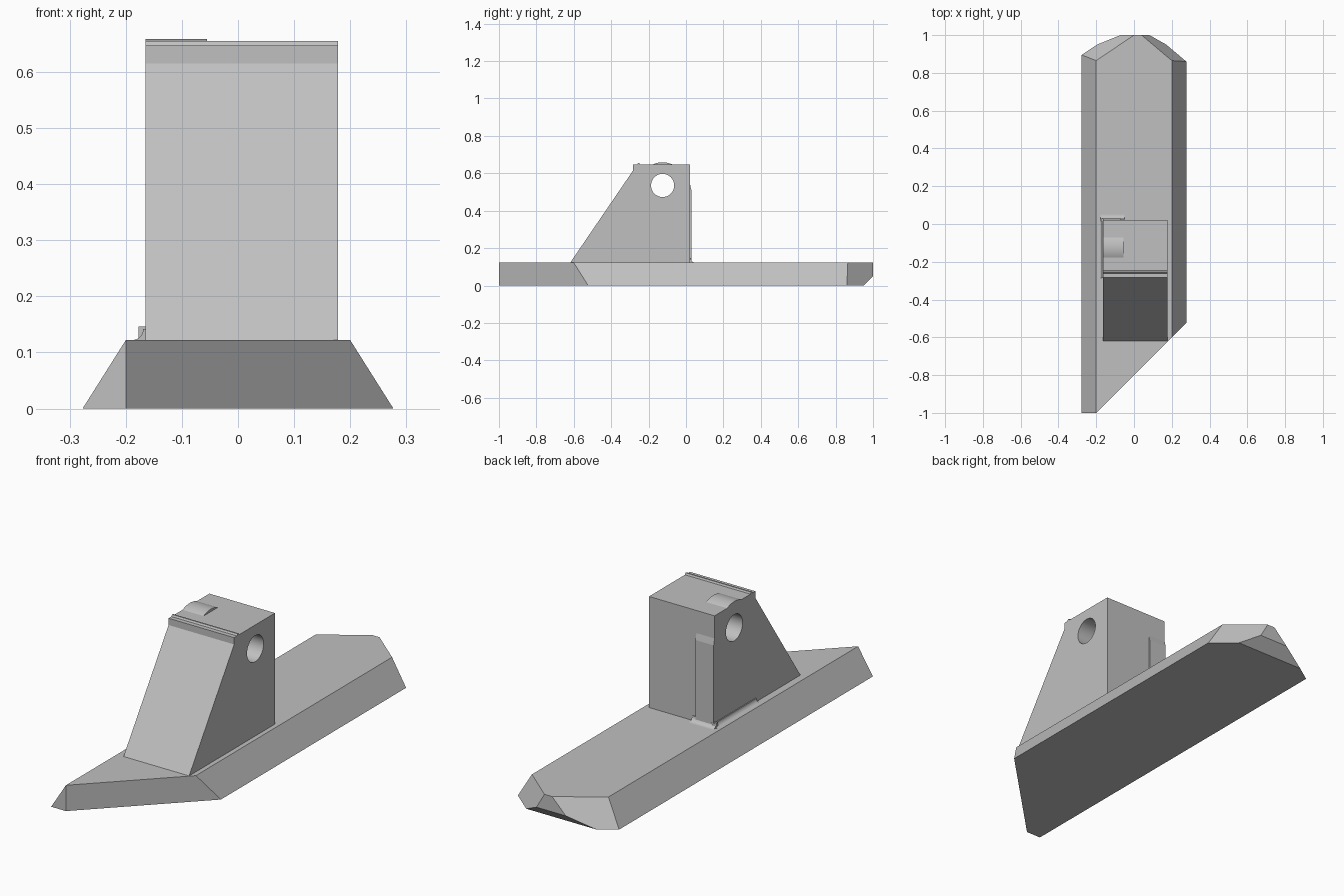
import bpy, bmesh, math
from mathutils import Vector

cube = bpy.data.objects.get("Cube")
if cube:
    bpy.data.objects.remove(cube, do_unlink=True)

grey = bpy.data.materials.new("plain grey")
grey.use_nodes = True
tone = (0.53, 0.53, 0.53, 1)
grey.diffuse_color = tone
grey.node_tree.nodes["Principled BSDF"].inputs["Base Color"].default_value = tone


def prism(name, profile, axis, start, end, cuts=()):
    """Extrude a profile along x (points are y, z) or y (points are x, z), then trim by planes."""
    bm = bmesh.new()

    def place(p, d):
        return (d, p[0], p[1]) if axis == "x" else (p[0], d, p[1])

    face = bm.faces.new([bm.verts.new(place(p, start)) for p in profile])
    ext = bmesh.ops.extrude_face_region(bm, geom=[face])
    verts = [g for g in ext["geom"] if isinstance(g, bmesh.types.BMVert)]
    shift = Vector((end - start, 0, 0)) if axis == "x" else Vector((0, end - start, 0))
    bmesh.ops.translate(bm, verts=verts, vec=shift)
    for point, normal in cuts:
        geom = bm.verts[:] + bm.edges[:] + bm.faces[:]
        cut = bmesh.ops.bisect_plane(bm, geom=geom, dist=1e-5, plane_co=point,
                                     plane_no=normal, clear_outer=True)
        edges = [g for g in cut["geom_cut"] if isinstance(g, bmesh.types.BMEdge)]
        bmesh.ops.contextual_create(bm, geom=edges)
    bmesh.ops.recalc_face_normals(bm, faces=bm.faces[:])
    mesh = bpy.data.meshes.new(name)
    bm.to_mesh(mesh)
    bm.free()
    mesh.materials.append(grey)
    obj = bpy.data.objects.new(name, mesh)
    bpy.context.collection.objects.link(obj)
    return obj


def arc(cx, cz, r, a0, a1, n):
    return [(cx + r * math.cos(math.radians(a0 + (a1 - a0) * i / n)),
             cz + r * math.sin(math.radians(a0 + (a1 - a0) * i / n))) for i in range(n + 1)]


def smooth(obj):
    bpy.ops.object.select_all(action="DESELECT")
    obj.select_set(True)
    bpy.context.view_layer.objects.active = obj
    bpy.ops.object.shade_smooth_by_angle(angle=math.radians(30))


def outward(a, b, c):
    """Plane through three points, facing the back."""
    a, b, c = Vector(a), Vector(b), Vector(c)
    n = (b - a).cross(c - a).normalized()
    return a, n if n.y > 0 else -n


# Dovetail base: slanted nose and chamfered back corners
top = 0.122
base_cuts = [
    ((-0.2, -1, 0), Vector((1, -1, 0)).normalized()),
    outward((0.04, 1, top), (0.2, 0.865, top), (0.277, 0.86, 0)),
    outward((0, 1, top), (-0.2, 0.865, top), (-0.277, 0.895, 0)),
    ((0, 0.95, 0), Vector((0, 1, -1)).normalized()),
]
prism("dovetail_base", [(-0.277, 0), (0.277, 0), (0.2, top), (-0.2, top)], "y", -1, 1, base_cuts)

# Post: upright block with sloping front and a small lip along the top front edge
left, right = -0.165, 0.178
post = prism("post", [(-0.62, top - 0.001), (0.022, top - 0.001), (0.022, 0.647), (-0.246, 0.647),
                      (-0.25, 0.655), (-0.257, 0.655), (-0.262, 0.647), (-0.283, 0.647),
                      (-0.283, 0.615)], "x", left, right)

# Pin hole through the post
cutter = prism("hole_cutter", arc(-0.125, 0.535, 0.062, 0, 352.5, 47), "x", -0.4, 0.4)
cutter.hide_render = True
mod = post.modifiers.new("pin hole", "BOOLEAN")
mod.operation, mod.solver, mod.object = "DIFFERENCE", "EXACT", cutter
bpy.context.view_layer.objects.active = post
bpy.ops.object.modifier_apply(modifier=mod.name)
bpy.data.objects.remove(cutter, do_unlink=True)
smooth(post)

# Rounded crown above the hole
smooth(prism("hole_crown", arc(-0.125, 0.535, 0.124, 30, 150, 24), "x", left, -0.055))

# Raised pad on the back face, with flared feet on the back and side
prism("back_pad", [(0.01, top), (0.029, top), (0.029, 0.51), (0.022, 0.54), (0.01, 0.54)],
      "x", left, -0.07)
smooth(prism("back_foot", [(0.015, top)] + arc(0.05, top + 0.024, 0.024, 270, 180, 8)
             + [(0.015, top + 0.024)], "x", left - 0.012, -0.05))
smooth(prism("side_foot", [(left + 0.01, top)] + arc(left - 0.024, top + 0.02, 0.02, 270, 360, 8)
             + [(left + 0.01, top + 0.02)], "y", -0.285, 0.03))
